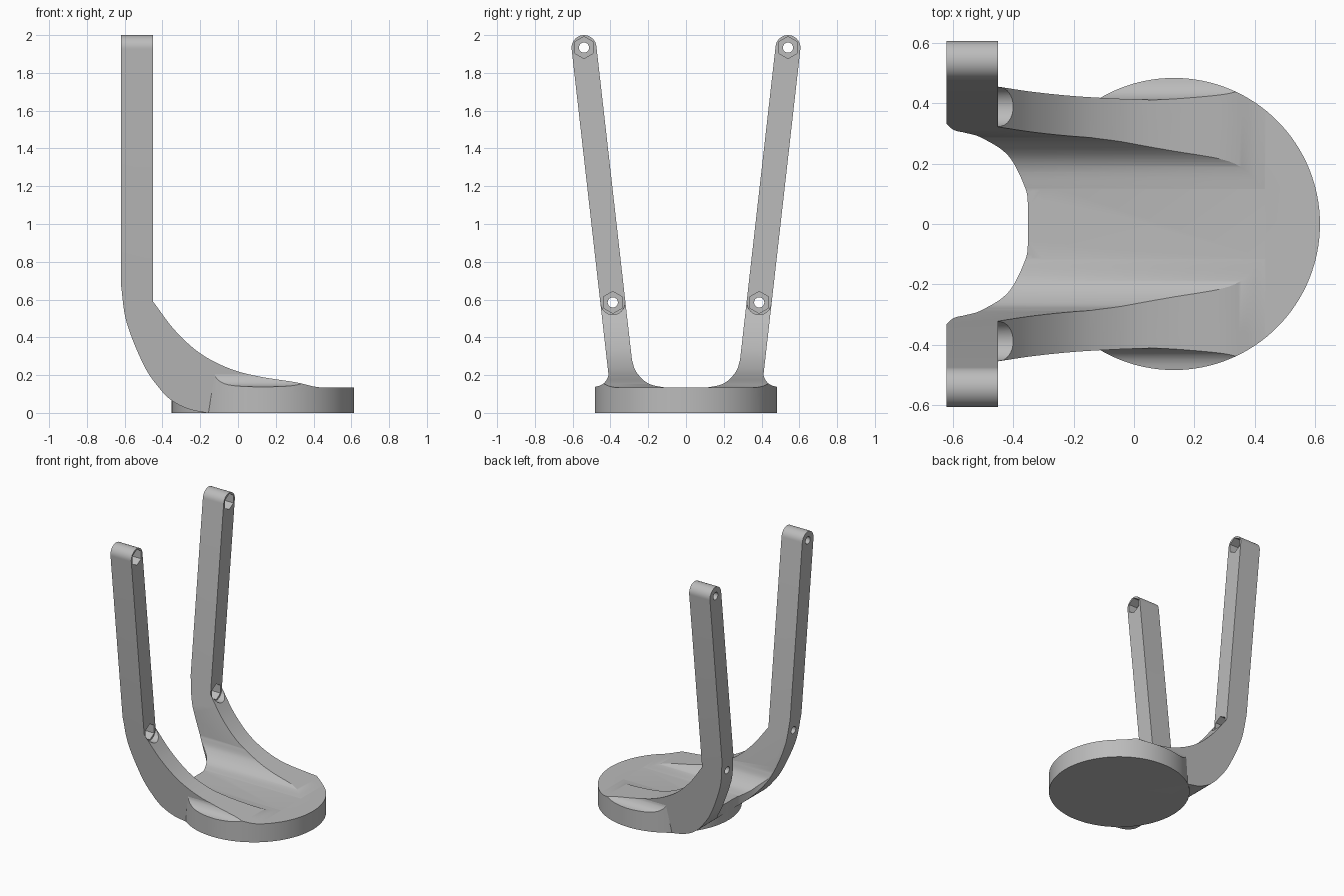
import bpy, bmesh, math
from mathutils import Vector

cube = bpy.data.objects.get("Cube")
if cube:
    bpy.data.objects.remove(cube, do_unlink=True)

grey = bpy.data.materials.new("plain grey")
grey.use_nodes = True
COLOUR = (0.5, 0.5, 0.5, 1)
grey.diffuse_color = COLOUR
grey.node_tree.nodes["Principled BSDF"].inputs["Base Color"].default_value = COLOUR


def smooth_path(pts, steps=8):
    """Catmull-Rom curve through the points."""
    p = [Vector(q) for q in pts]
    p = [2 * p[0] - p[1]] + p + [2 * p[-1] - p[-2]]
    out = []
    for a, b, c, d in zip(p, p[1:], p[2:], p[3:]):
        for i in range(steps):
            t = i / steps
            out.append(0.5 * (2 * b + (c - a) * t + (2 * a - 5 * b + 4 * c - d) * t * t
                              + (3 * b - a - 3 * c + d) * t ** 3))
    return [tuple(v) for v in out] + [tuple(pts[-1])]


def arc(cx, cy, r, start, end, n):
    angles = [math.radians(start + (end - start) * i / n) for i in range(n + 1)]
    return [(cx + r * math.cos(a), cy + r * math.sin(a)) for a in angles]


def prism(name, pts, axis, lo, hi):
    """Extrude a closed outline along an axis from lo to hi."""
    place = {"x": lambda u, v: (lo, u, v), "y": lambda u, v: (u, lo, v),
             "z": lambda u, v: (u, v, lo)}[axis]
    bm = bmesh.new()
    face = bm.faces.new([bm.verts.new(place(*q)) for q in pts])
    ext = bmesh.ops.extrude_face_region(bm, geom=[face])
    move = Vector([(hi - lo) * (a == axis) for a in "xyz"])
    bmesh.ops.translate(bm, vec=move, verts=[v for v in ext["geom"] if isinstance(v, bmesh.types.BMVert)])
    bmesh.ops.recalc_face_normals(bm, faces=bm.faces)
    mesh = bpy.data.meshes.new(name)
    bm.to_mesh(mesh)
    bm.free()
    mesh.materials.append(grey)
    ob = bpy.data.objects.new(name, mesh)
    bpy.context.collection.objects.link(ob)
    return ob


def combine(target, tool, operation, keep=False):
    mod = target.modifiers.new("combine", "BOOLEAN")
    mod.operation, mod.solver, mod.object = operation, "EXACT", tool
    bpy.context.view_layer.objects.active = target
    bpy.ops.object.modifier_apply(modifier=mod.name)
    if not keep:
        bpy.data.objects.remove(tool, do_unlink=True)


DISC_X, DISC_R, DISC_H = 0.132, 0.483, 0.135
BACK, FRONT = -0.62, -0.45
SLOPE, ARM_R, TOP_Z, LOW_Z = 0.113, 0.066, 1.934, 0.585


def arm_y(z):
    return 0.54 - SLOPE * (TOP_Z - z)


# Side profile: upright, curved heel and ramp down onto the disc
heel = smooth_path([(BACK, 0.68), (-0.59, 0.48), (-0.5, 0.255), (-0.42, 0.135),
                    (-0.35, 0.065), (-0.26, 0.02), (-0.165, 0)])
ramp = smooth_path([(0.48, 0.13), (0.4, 0.14), (0.3, 0.163), (0.11, 0.193), (-0.045, 0.235),
                    (-0.2, 0.315), (-0.335, 0.438), (FRONT, 0.59)])
side = [(BACK, 2.1)] + heel + [(0.48, 0)] + ramp + [(FRONT, 2.1)]

# End profile: two splayed arms joined by a filleted floor
tilt = math.degrees(math.atan(SLOPE))
fillet = smooth_path([(0.115, DISC_H), (0.18, 0.148), (0.227, 0.175), (0.268, 0.225), (0.286, 0.28)])
cap = arc(arm_y(TOP_Z), TOP_Z, ARM_R, 180 - tilt, -tilt, 20)
half = fillet + cap + [(arm_y(0) + ARM_R, 0)]
end = half + [(-y, z) for y, z in reversed(half)]

# Plan outline: rear notch between the arms, round front
notch = smooth_path([(-0.62, 0.312), (-0.56, 0.302), (-0.5, 0.283), (-0.415, 0.225),
                     (-0.36, 0.12), (-0.35, 0.06)])
plan_half = [(-0.7, 0.312)] + notch
plan = ([(x, -y) for x, y in reversed(plan_half)] + [(-0.7, -0.7), (DISC_X, -0.7)]
        + arc(DISC_X, 0, DISC_R, -90, 90, 64) + [(DISC_X, 0.7), (-0.7, 0.7)] + plan_half)

bracket = prism("bracket", side, "y", -0.8, 0.8)
combine(bracket, prism("end_profile", end, "x", -0.8, 0.8), "INTERSECT")
combine(bracket, prism("plan_profile", plan, "z", -0.1, 2.2), "INTERSECT")

# Base disc
circle = arc(DISC_X, 0, DISC_R, 0, 360, 128)[:-1]
disc = prism("base_disc", circle, "z", 0, DISC_H)

# Flared fillets where the arms meet the disc
flare = smooth_path([(0.409, 0.21), (0.415, 0.185), (0.432, 0.16), (0.455, 0.145), (0.49, 0.136)])
for s in (1, -1):
    outline = [(s * y, z) for y, z in [(0.49, 0.1), (0.36, 0.1), (0.36, 0.21)] + flare]
    piece = prism("flare", outline, "x", -0.5, 0.47)
    combine(piece, prism("flare_side", side, "y", -0.8, 0.8), "INTERSECT")
    combine(piece, prism("flare_disc", circle, "z", 0, 1), "INTERSECT")
    combine(bracket, piece, "UNION")
combine(bracket, disc, "UNION")

# Bolt holes, hexagonal nut pockets and clearance above the ramp
for s in (1, -1):
    for z in (TOP_Z, LOW_Z):
        y = s * arm_y(z)
        combine(bracket, prism("hole", arc(y, z, 0.027, 0, 360, 24)[:-1], "x", -0.8, 0), "DIFFERENCE")
        combine(bracket, prism("nut", arc(y, z, 0.058, 30, 390, 6)[:-1], "x", FRONT - 0.07, 0), "DIFFERENCE")
    y = s * arm_y(LOW_Z)
    combine(bracket, prism("clearance", arc(y, LOW_Z, 0.065, 0, 360, 40)[:-1], "x", FRONT, 0), "DIFFERENCE")

bpy.ops.object.select_all(action="DESELECT")
bracket.select_set(True)
bpy.context.view_layer.objects.active = bracket
bpy.ops.object.shade_smooth_by_angle(angle=math.radians(25))
